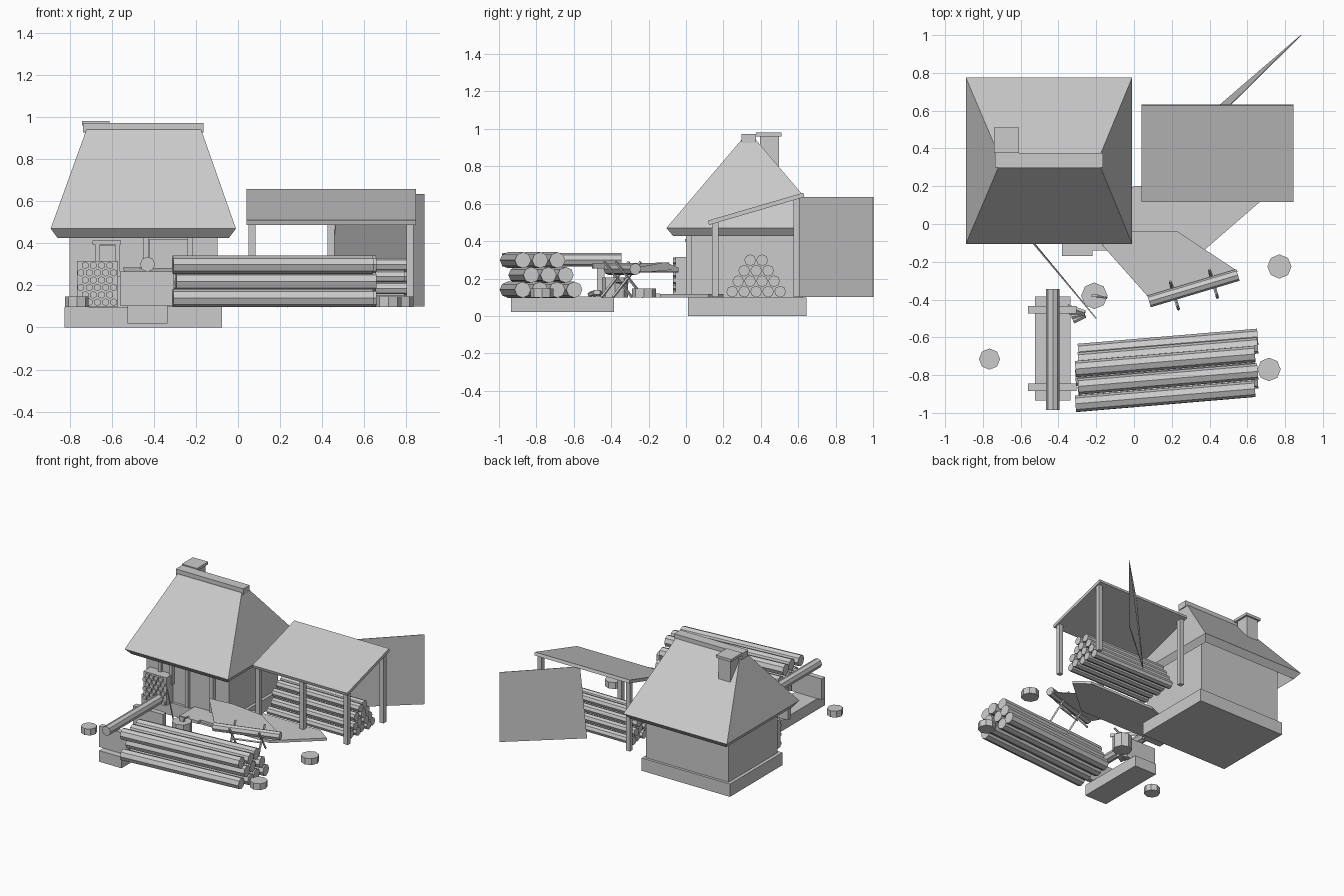
import bpy, bmesh, math
from mathutils import Vector

if "Cube" in bpy.data.objects:
    bpy.data.objects.remove(bpy.data.objects["Cube"], do_unlink=True)

mat = bpy.data.materials.new("plain_grey")
mat.use_nodes = True
GREY = (0.6, 0.6, 0.6, 1)
mat.diffuse_color = GREY
mat.node_tree.nodes["Principled BSDF"].inputs["Base Color"].default_value = GREY


def finish(name, bm):
    bmesh.ops.recalc_face_normals(bm, faces=bm.faces)
    me = bpy.data.meshes.new(name)
    bm.to_mesh(me)
    bm.free()
    me.materials.append(mat)
    ob = bpy.data.objects.new(name, me)
    bpy.context.collection.objects.link(ob)
    return ob


def box(name, x, y, z):
    """Box from three (low, high) ranges."""
    bm = bmesh.new()
    for v in bmesh.ops.create_cube(bm, size=1)["verts"]:
        v.co = [r[0] if c < 0 else r[1] for c, r in zip(v.co, (x, y, z))]
    return finish(name, bm)


def rod(name, a, b, r, sides=8):
    """Low-poly round bar between two points."""
    a, b = Vector(a), Vector(b)
    bm = bmesh.new()
    bmesh.ops.create_cone(bm, cap_ends=True, segments=sides, radius1=r, radius2=r, depth=(b - a).length)
    ob = finish(name, bm)
    ob.rotation_euler = (b - a).to_track_quat('Z', 'Y').to_euler()
    ob.location = (a + b) / 2
    return ob


def sheet(name, points, thickness):
    """Thin panel through a ring of points."""
    bm = bmesh.new()
    bm.faces.new([bm.verts.new(p) for p in points])
    ob = finish(name, bm)
    mod = ob.modifiers.new("thickness", 'SOLIDIFY')
    mod.thickness = thickness
    mod.offset = 0
    return ob


def hip_shell(name, low, high, t):
    """Hollow hipped roof between two (x0, x1, y0, y1, z) rectangles."""
    bm = bmesh.new()
    rings = []
    for x0, x1, y0, y1, z in (low, high):
        rings.append([bm.verts.new(p) for p in ((x0, y0, z), (x1, y0, z), (x1, y1, z), (x0, y1, z))])
    for i in range(4):
        j = (i + 1) % 4
        bm.faces.new((rings[0][i], rings[0][j], rings[1][j], rings[1][i]))
    bm.faces.new(rings[1])
    ob = finish(name, bm)
    mod = ob.modifiers.new("thickness", 'SOLIDIFY')
    mod.thickness = t
    mod.offset = -1
    mod.use_even_offset = True


# House
box("house_footing", (-0.825, -0.075), (0.01, 0.645), (0, 0.098))
box("house_walls", (-0.80, -0.098), (0.03, 0.625), (0.098, 0.52))
hip_shell("house_roof", (-0.89, -0.01, -0.105, 0.775, 0.47), (-0.72, -0.175, 0.295, 0.375, 0.94), 0.05)
box("ridge_cap", (-0.737, -0.163), (0.298, 0.375), (0.925, 0.972))
box("chimney", (-0.725, -0.625), (0.395, 0.497), (0.75, 0.96))
box("chimney_cap", (-0.74, -0.61), (0.375, 0.51), (0.96, 0.98))
box("door", (-0.42, -0.24), (0.018, 0.03), (0.1, 0.42))
for x in (-0.45, -0.24):
    box("door_post", (x, x + 0.026), (0.0, 0.03), (0.1, 0.45))
box("window_pane", (-0.66, -0.58), (0.02, 0.03), (0.25, 0.39))
for x in (-0.68, -0.585):
    box("window_side", (x, x + 0.025), (0.0, 0.03), (0.24, 0.4))
box("window_head", (-0.69, -0.555), (-0.005, 0.03), (0.395, 0.412))

# Firewood stacked by the door
box("firewood_back", (-0.765, -0.57), (-0.055, 0.028), (0.1, 0.315))
for row in range(6):
    for col in range(5 - row % 2):
        x = -0.746 + 0.039 * col + 0.0195 * (row % 2)
        z = 0.12 + 0.035 * row
        rod("firewood_log", (x, -0.07, z), (x, 0, z), 0.018, 6)

# Lean-to with its timber stack
sheet("shed_roof", [(0.04, 0.12, 0.498), (0.845, 0.12, 0.498), (0.845, 0.63, 0.647), (0.04, 0.63, 0.647)], 0.024)
for x in (0.05, 0.425, 0.80):
    box("shed_front_post", (x, x + 0.034), (0.14, 0.174), (0.1, 0.5))
for x in (0.05, 0.80):
    box("shed_back_post", (x, x + 0.034), (0.575, 0.608), (0.1, 0.635))
for row, count in enumerate((5, 4, 3, 2)):
    for i in range(count):
        y = 0.375 + 0.064 * (i - (count - 1) / 2)
        z = 0.13 + 0.056 * row
        end = 0.79 + 0.015 * ((i + row) % 2)
        rod("shed_log", (end - 0.70, y, z), (end, y, z), 0.031)

# Standing panel behind the lean-to
sheet("back_panel", [(0.42, 0.6, 0.1), (0.885, 1.0, 0.1), (0.885, 1.0, 0.635), (0.48, 0.6, 0.635)], 0.004)

# Yard platform
sheet("yard_floor", [(-0.38, -0.14, 0.108), (0.37, -0.14, 0.108), (0.67, 0.12, 0.108), (0.56, 0.2, 0.108),
                     (0.0, 0.2, 0.108), (-0.38, 0.03, 0.108)], 0.02)
box("yard_step", (-0.38, -0.22), (-0.17, -0.14), (0.098, 0.12))
sheet("yard_rail", [(-0.53, -0.1, 0.245), (-0.2, -0.5, 0.255), (-0.2, -0.5, 0.28), (-0.545, -0.09, 0.285)], 0.006)

# Large timber pile, slightly turned
for row, (count, shift) in enumerate(((4, 0), (3, 0.0), (3, -0.045))):
    for i in range(count):
        y = -0.735 + shift + 0.092 * (i - (count - 1) / 2)
        z = 0.14 + 0.079 * row
        end = 0.64 + 0.015 * ((i + row) % 2)
        rod("pile_log", (end - 0.95, y - 0.08, z), (end, y, z), 0.043)

# Low block with two cradles holding one log
box("cradle_base", (-0.525, -0.335), (-0.935, -0.385), (0.02, 0.105))
for y in (-0.475, -0.885):
    box("cradle_board", (-0.56, -0.305), (y, y + 0.04), (0.105, 0.265))
rod("cradle_log", (-0.43, -0.985, 0.3), (-0.43, -0.345, 0.3), 0.036)

# Sawhorse with crossed legs, log and leaning sheet
A, B = Vector((0.08, -0.41, 0.25)), Vector((0.55, -0.27, 0.25))
side = (B - A).cross(Vector((0, 0, 1))).normalized()
rod("sawhorse_log", A, B, 0.032)
for t in (0.28, 0.72):
    c = A.lerp(B, t)
    for s in (-1, 1):
        foot = c + side * 0.085 * s - Vector((0, 0, 0.15))
        tip = c - side * 0.07 * s + Vector((0, 0, 0.04))
        rod("sawhorse_leg", foot, tip, 0.008, 4)
rod("sawhorse_brace", A.lerp(B, 0.28) - Vector((0, 0, 0.07)), A.lerp(B, 0.72) - Vector((0, 0, 0.07)), 0.007, 4)
sheet("leaning_sheet", [(-0.17, -0.11, 0.285), (0.07, -0.38, 0.235), (0.55, -0.25, 0.235),
                        (0.23, -0.04, 0.235), (-0.01, -0.04, 0.255)], 0.005)

# Stumps and chopping block
for x, y, r in ((0.77, -0.225, 0.064), (0.715, -0.77, 0.062), (-0.765, -0.715, 0.056)):
    rod("stump", (x, y, 0.098), (x, y, 0.147), r)
rod("chopping_block", (-0.21, -0.38, 0.098), (-0.21, -0.38, 0.205), 0.07)
rod("axe_handle", (-0.21, -0.38, 0.215), (-0.145, -0.39, 0.26), 0.007, 6)
box("axe_head", (-0.225, -0.19), (-0.387, -0.373), (0.2, 0.24))
for i in range(4):
    y = -0.44 - 0.025 * i
    rod("split_piece", (-0.35 + 0.01 * i, y, 0.115), (-0.26, y - 0.03 + 0.02 * i, 0.125), 0.014, 5)
